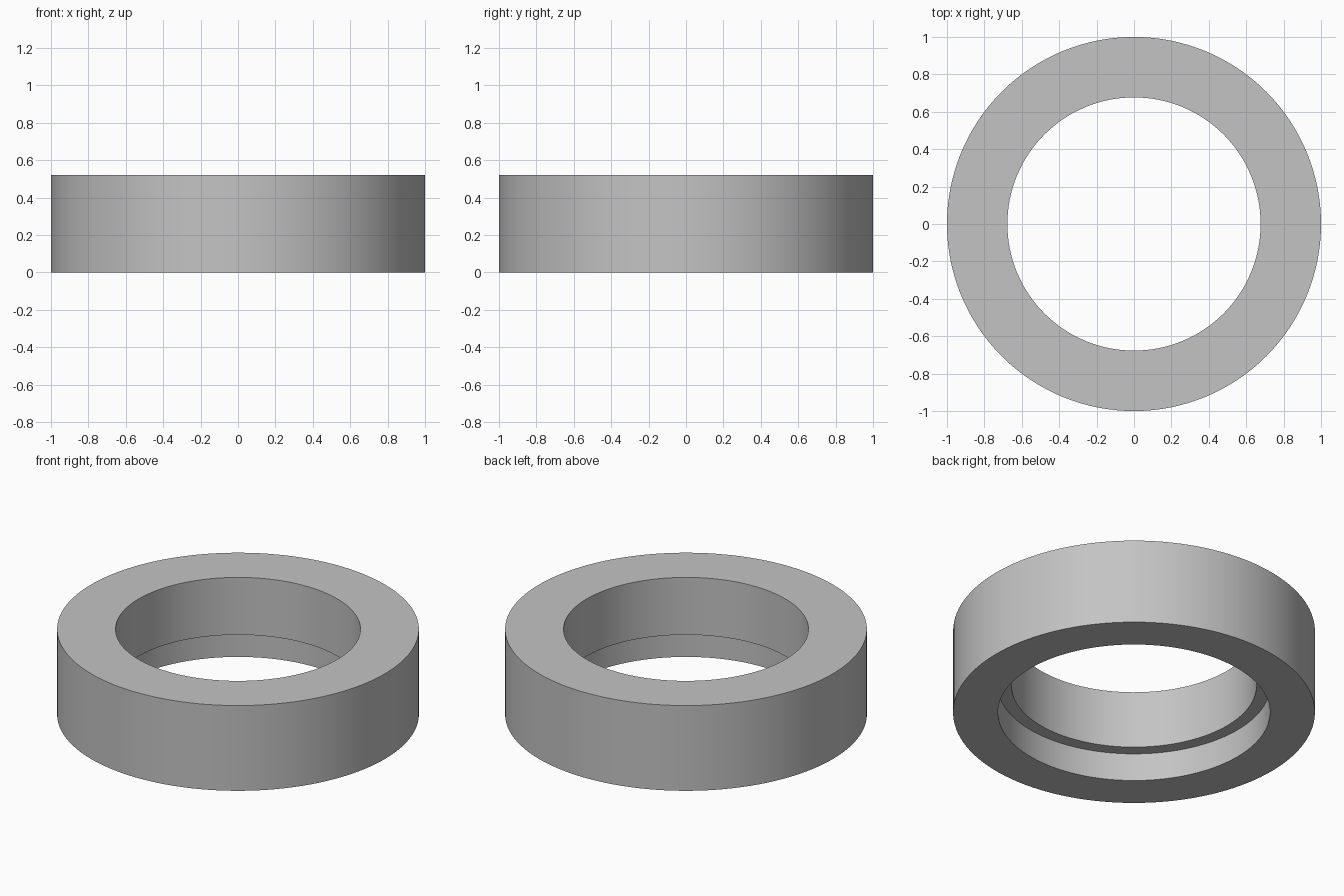
import bpy
import math
import bmesh

cube = bpy.data.objects.get("Cube")
if cube:
    bpy.data.objects.remove(cube, do_unlink=True)

# Plain grey material
grey = bpy.data.materials.new("light_grey")
grey.use_nodes = True
color = (0.55, 0.55, 0.55, 1.0)
grey.diffuse_color = color
grey.node_tree.nodes["Principled BSDF"].inputs["Base Color"].default_value = color

SEGMENTS = 128
OUTER, BORE, RECESS = 1.0, 0.677, 0.752
HEIGHT, STEP = 0.52, 0.17

# Closed cross-section (radius, height): ring with a wider recess in the underside
profile = [(OUTER, 0), (OUTER, HEIGHT), (BORE, HEIGHT),
           (BORE, STEP), (RECESS, STEP), (RECESS, 0)]

# Spin the cross-section around the vertical axis
bm = bmesh.new()
verts = [bm.verts.new((r, 0, z)) for r, z in profile]
edges = [bm.edges.new((verts[i - 1], verts[i])) for i in range(len(verts))]
bmesh.ops.spin(bm, geom=verts + edges, cent=(0, 0, 0), axis=(0, 0, 1),
               angle=math.tau, steps=SEGMENTS, use_merge=True)
bmesh.ops.remove_doubles(bm, verts=bm.verts, dist=0.0001)
bmesh.ops.recalc_face_normals(bm, faces=bm.faces)

mesh = bpy.data.meshes.new("stepped_ring")
bm.to_mesh(mesh)
bm.free()
mesh.materials.append(grey)
ring = bpy.data.objects.new("stepped_ring", mesh)
bpy.context.collection.objects.link(ring)

# Smooth walls, sharp rims
bpy.context.view_layer.objects.active = ring
ring.select_set(True)
bpy.ops.object.shade_smooth_by_angle(angle=math.radians(30))
